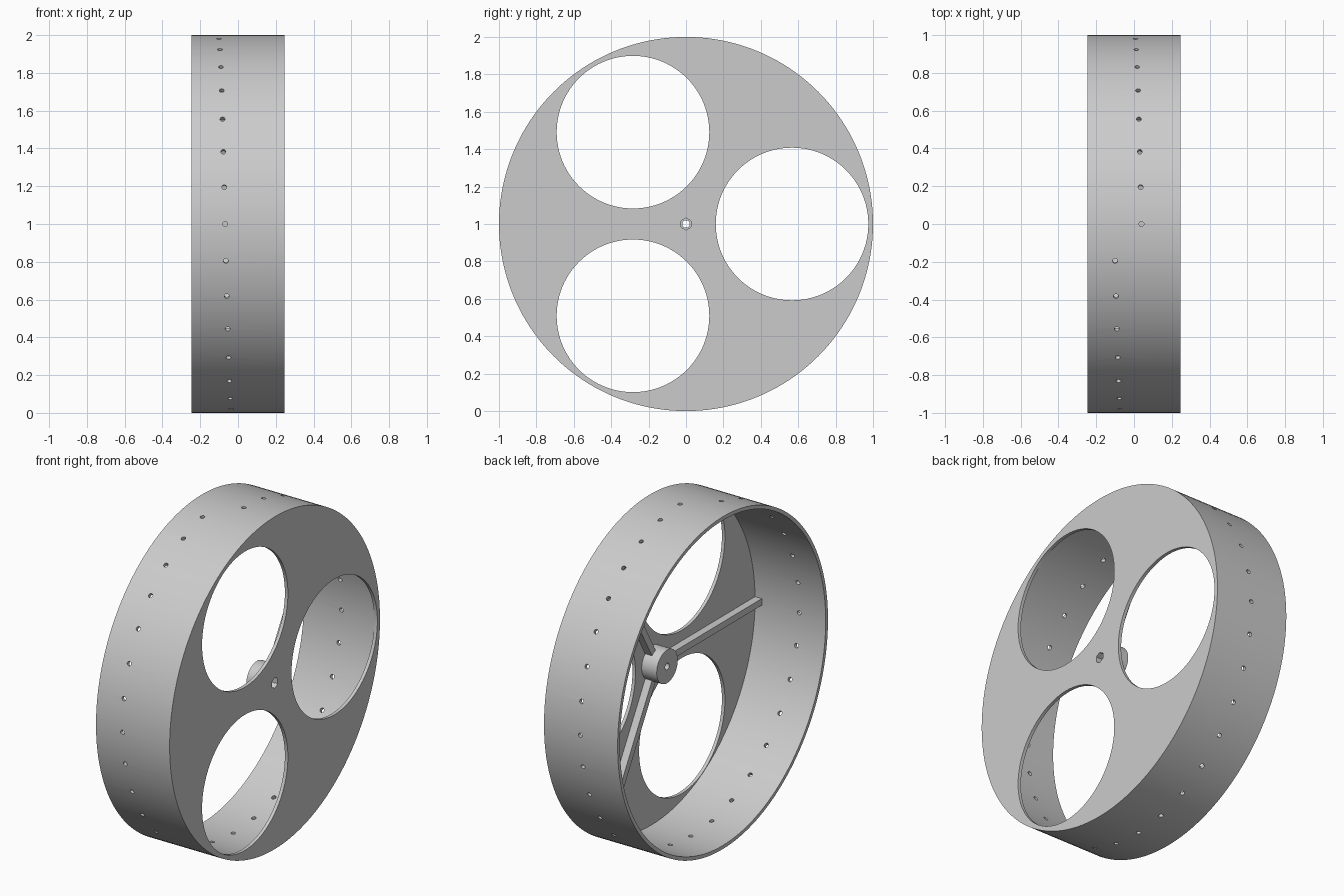
import bpy, bmesh
from math import pi, cos, sin, radians
from mathutils import Matrix, Vector

old = bpy.data.objects.get("Cube")
if old:
    bpy.data.objects.remove(old, do_unlink=True)

HALF, R, WALL, PLATE = 0.245, 1.0, 0.022, 0.02
CENTRE = Vector((0, 0, 1))
INNER = HALF - PLATE          # inside face of the plate

grey = bpy.data.materials.new("plain_grey")
grey.use_nodes = True
grey.diffuse_color = (0.6, 0.6, 0.6, 1)
grey.node_tree.nodes["Principled BSDF"].inputs["Base Color"].default_value = (0.6, 0.6, 0.6, 1)


def radial(angle, r, x=0.0):
    """Point at a given angle and radius around the axle."""
    return CENTRE + Vector((x, cos(angle) * r, sin(angle) * r))


def add_cylinder(bm, centre, axis, radius, length, sides):
    turn = Vector(axis).to_track_quat('Z', 'Y').to_matrix().to_4x4()
    bmesh.ops.create_cone(bm, cap_ends=True, segments=sides, radius1=radius,
                          radius2=radius, depth=length,
                          matrix=Matrix.Translation(centre) @ turn)


def finish(name, bm):
    mesh = bpy.data.meshes.new(name)
    bm.to_mesh(mesh)
    bm.free()
    obj = bpy.data.objects.new(name, mesh)
    bpy.context.collection.objects.link(obj)
    mesh.materials.append(grey)
    return obj


def axle_cylinder(name, radius, x0, x1, sides, r=0.0, angles=(0,)):
    """One or more cylinders parallel to the axle."""
    bm = bmesh.new()
    for a in angles:
        add_cylinder(bm, radial(a, r, (x0 + x1) / 2), (1, 0, 0), radius, x1 - x0, sides)
    return finish(name, bm)


def cut(obj, cutters):
    for c in cutters:
        mod = obj.modifiers.new("cut_" + c.name, 'BOOLEAN')
        mod.operation, mod.solver, mod.object = 'DIFFERENCE', 'EXACT', c
        c.hide_render = True


def select_only(obj):
    bpy.ops.object.select_all(action='DESELECT')
    obj.select_set(True)
    bpy.context.view_layer.objects.active = obj


thirds = [i * 2 * pi / 3 for i in range(3)]

# Drum body and hub
drum = axle_cylinder("drum", R, -HALF, HALF, 160)
hub = axle_cylinder("hub", 0.1, 0.125, INNER + 0.005, 64)

# Cutters: open cavity, three large windows, axle bore, hexagonal pocket
cavity = axle_cylinder("cavity_cutter", R - WALL, -HALF - 0.1, INNER, 160)
windows = axle_cylinder("window_cutter", 0.408, INNER - 0.05, HALF + 0.1, 96, 0.567, thirds)
bore = axle_cylinder("bore_cutter", 0.02, 0, HALF + 0.1, 24)
pocket = axle_cylinder("pocket_cutter", 0.032, 0.2, HALF + 0.1, 6)

# Small pin holes winding once around the wall
bm = bmesh.new()
for i in range(32):
    a = radians(101.25 + i * 11.25)
    add_cylinder(bm, radial(a, R, -0.1 + i * 0.0045), radial(a, 1) - CENTRE, 0.013, 0.12, 16)
pins = finish("pin_hole_cutter", bm)

cut(drum, [cavity, windows, bore, pocket, pins])
cut(hub, [bore, pocket])

# Apply the cuts, then shade smooth with crisp edges
for obj in (drum, hub):
    select_only(obj)
    bpy.ops.object.convert(target='MESH')
    bpy.ops.object.shade_smooth_by_angle(angle=radians(30))
for c in (cavity, windows, bore, pocket, pins):
    bpy.data.objects.remove(c, do_unlink=True)

# Three ribs between the windows, from hub to wall
for i, a in enumerate(thirds):
    a += pi / 3
    bm = bmesh.new()
    bmesh.ops.create_cube(bm, size=1)
    r0, r1, x0, x1 = 0.09, 0.985, INNER - 0.045, INNER + 0.005
    place = Matrix.Translation(radial(a, (r0 + r1) / 2, (x0 + x1) / 2))
    bmesh.ops.transform(bm, verts=bm.verts, matrix=place @ Matrix.Rotation(a, 4, 'X')
                        @ Matrix.Diagonal((x1 - x0, r1 - r0, 0.04, 1)))
    finish("rib_%d" % (i + 1), bm)
